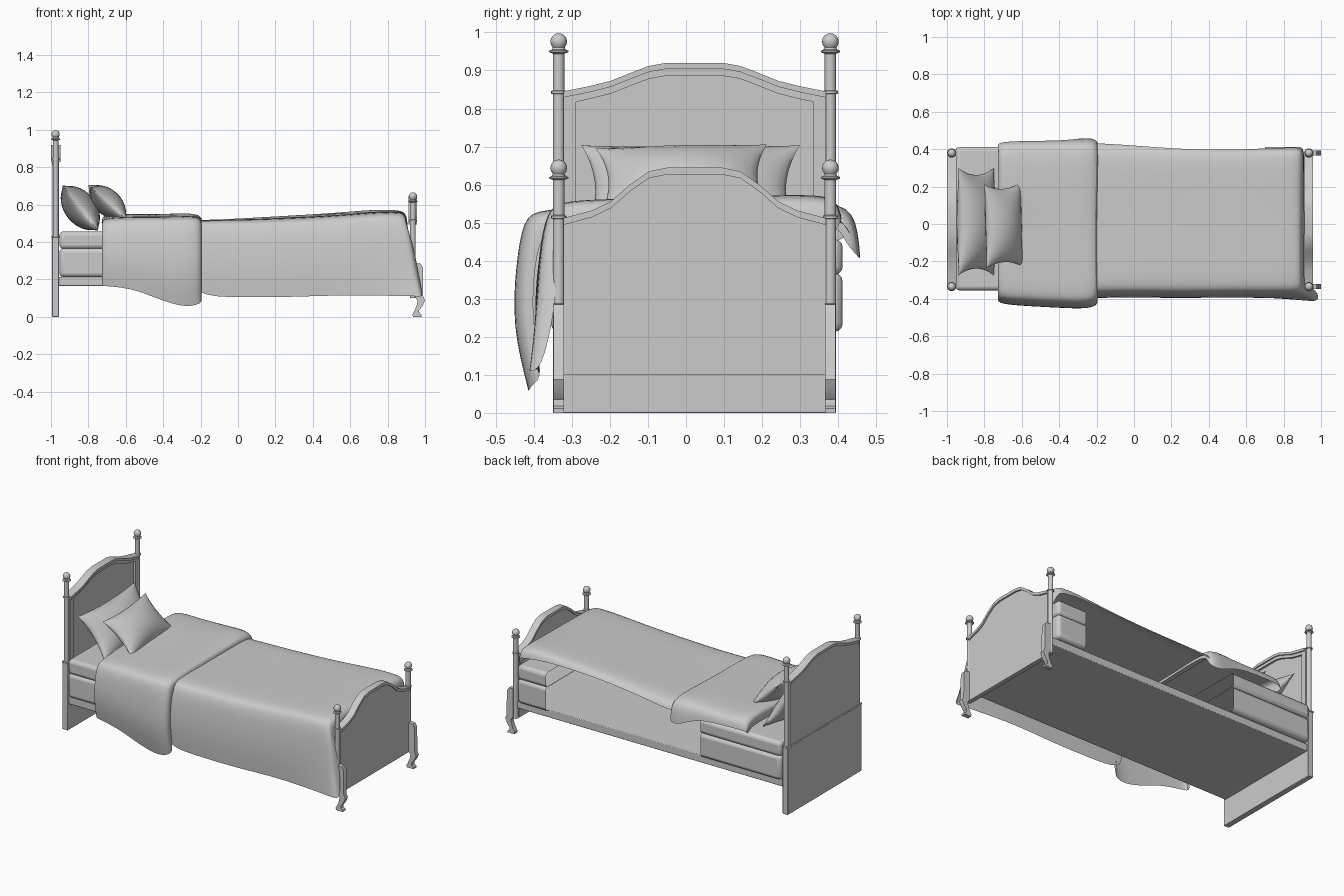
import bpy, bmesh, math, random
from mathutils import Matrix, Vector

if "Cube" in bpy.data.objects:
    bpy.data.objects.remove(bpy.data.objects["Cube"])

random.seed(4)
CY = 0.0225                      # centre line of the bed frame in y
POST_Y = (CY - 0.357, CY + 0.357)


def finish(name, bm, smooth=True, angle=35):
    bmesh.ops.recalc_face_normals(bm, faces=bm.faces)
    me = bpy.data.meshes.new(name)
    bm.to_mesh(me)
    bm.free()
    ob = bpy.data.objects.new(name, me)
    bpy.context.collection.objects.link(ob)
    if smooth:
        bpy.ops.object.select_all(action='DESELECT')
        ob.select_set(True)
        bpy.context.view_layer.objects.active = ob
        bpy.ops.object.shade_smooth_by_angle(angle=math.radians(angle))
    return ob


def box(name, lo, hi, bevel=0.0, open_x=0, segments=2):
    bm = bmesh.new()
    bmesh.ops.create_cube(bm, size=1)
    for v in bm.verts:
        v.co = Vector([lo[i] + (v.co[i] + 0.5) * (hi[i] - lo[i]) for i in range(3)])
    if open_x:
        bm.normal_update()
        cut = [f for f in bm.faces if f.normal.x * open_x > 0.9]
        bmesh.ops.delete(bm, geom=cut, context='FACES')
    ob = finish(name, bm)
    if bevel:
        m = ob.modifiers.new("round", 'BEVEL')
        m.width, m.segments = bevel, segments
    return ob


def prism(name, pts, axis, a, b):
    """Extrude a 2D outline along x (points are y,z) or y (points are x,z)."""
    bm = bmesh.new()
    make = (lambda p, t: (t, p[0], p[1])) if axis == 'x' else (lambda p, t: (p[0], t, p[1]))
    face = bm.faces.new([bm.verts.new(make(p, a)) for p in pts])
    ext = bmesh.ops.extrude_face_region(bm, geom=[face])
    step = Vector(make((0, 0), b - a))
    for v in ext['geom']:
        if isinstance(v, bmesh.types.BMVert):
            v.co += step
    return finish(name, bm)


def lathe(name, prof, loc, sides=16):
    bm = bmesh.new()
    vs = [bm.verts.new((r, 0, z)) for r, z in prof]
    es = [bm.edges.new(p) for p in zip(vs, vs[1:])]
    bmesh.ops.spin(bm, geom=vs + es, axis=(0, 0, 1), cent=(0, 0, 0),
                   angle=math.tau, steps=sides, use_merge=True)
    bmesh.ops.remove_doubles(bm, verts=bm.verts, dist=1e-5)
    ob = finish(name, bm)
    ob.location = loc
    return ob


def mirrored(half):
    """Symmetric top line from (distance from centre, z) pairs."""
    return [(CY - d, z) for d, z in reversed(half)] + [(CY + d, z) for d, z in half]


def board(name, top, bottom, x0, x1):
    prism(name, top + [(top[-1][0], bottom), (top[0][0], bottom)], 'x', x0, x1)


def crest(name, top, depth, x0, x1):
    prism(name, top + [(y, z - depth) for y, z in reversed(top)], 'x', x0, x1)


# Headboard: recessed panel, moulded crest, stiles and solid lower part
head_top = mirrored([(0.075, 0.92), (0.12, 0.912), (0.17, 0.893), (0.22, 0.873),
                     (0.28, 0.858), (0.345, 0.845)])
board("headboard_panel", [(y, z - 0.006) for y, z in head_top], 0.42, -0.993, -0.97)
crest("headboard_crest", head_top, 0.016, -1.0, -0.95)
crest("headboard_inner_moulding", head_top, 0.034, -0.995, -0.958)
for s in (-1, 1):
    y0, y1 = sorted((CY + s * 0.345, CY + s * 0.312))
    box("headboard_stile", (-0.99, y0, 0.42), (-0.958, y1, 0.835))
box("headboard_base", (-0.994, CY - 0.372, 0), (-0.957, CY + 0.372, 0.425), 0.003)
box("headboard_seam", (-0.998, CY - 0.374, 0.425), (-0.955, CY + 0.374, 0.433), 0.002)

# Footboard: panel and crest
foot_top = mirrored([(0.07, 0.645), (0.12, 0.635), (0.17, 0.6), (0.22, 0.556),
                     (0.27, 0.532), (0.345, 0.512)])
board("footboard_panel", [(y, z - 0.006) for y, z in foot_top], 0.1, 0.92, 0.948)
crest("footboard_crest", foot_top, 0.018, 0.912, 0.958)


# Posts with collar and ball finial
def post(name, x, y, low, ring, collar):
    prof = [(0, low), (0.015, low), (0.015, ring - 0.005), (0.02, ring - 0.004),
            (0.02, ring + 0.003), (0.015, ring + 0.005), (0.015, collar - 0.008),
            (0.025, collar - 0.004), (0.025, collar), (0.018, collar + 0.003)]
    for i in range(2, 9):
        t = math.pi * (1 - i / 8)
        prof.append((0.022 * math.sin(t) if i < 8 else 0, collar + 0.024 - 0.022 * math.cos(math.pi - t)))
    lathe(name, prof, (x, y, 0))


leg = [(0.945, 0.288), (0.975, 0.285), (0.988, 0.265), (0.99, 0.11), (1.0, 0.088),
       (0.985, 0.055), (0.968, 0.035), (0.97, 0.018), (0.982, 0.012), (0.982, 0),
       (0.935, 0), (0.933, 0.014), (0.942, 0.03), (0.955, 0.06), (0.96, 0.085), (0.945, 0.11)]
for y in POST_Y:
    post("head_post", -0.975, y, 0.43, 0.843, 0.952)
    post("foot_post", 0.935, y, 0.1, 0.515, 0.62)
    prism("foot_leg", leg, 'y', y - 0.014, y + 0.014)

# Slatless base and rails
box("bed_base", (-0.96, CY - 0.36, 0.165), (0.93, CY + 0.36, 0.213), 0.004)

# Mattress: two layers showing at the head and the foot, hollow under the cover
for part, x0, x1, side in (("head", -0.955, -0.39, 1), ("foot", 0.7, 0.905, -1)):
    box("mattress_lower_" + part, (x0, -0.355, 0.213), (x1, 0.412, 0.367), 0.022, side, 3)
    box("mattress_upper_" + part, (x0, -0.355, 0.363), (x1, 0.412, 0.457), 0.022, side, 3)


# Draped cloth lofted through cross-sections
def drape(name, stations):
    bm = bmesh.new()
    rows = []
    for x, hx, hy, hz, sy, fz, bz, ey, ez, drop in stations:
        w = drop * 0.5
        sec = [(x + hx, hy + w, hz),
               (x + hx * 0.6, sy + w, hz + (fz - hz) * 0.35),
               (x + hx * 0.3, sy + 0.01 + w, hz + (fz - hz) * 0.7),
               (x, sy + 0.03 + w, fz - 0.025 - drop),
               (x, sy + 0.07 + w, fz - drop)]
        for t in (0.25, 0.5, 0.75, 1.0):
            y = sy + 0.07 + (0.36 - sy - 0.07) * t
            sec.append((x + random.uniform(-.005, .005), y,
                        fz + (bz - fz) * t - drop + random.uniform(-.005, .005)))
        sec += [(x, ey - 0.01 - w, bz - 0.02 - drop), (x, ey - w, min(ez, bz - 0.03 - drop))]
        rows.append([bm.verts.new(p) for p in sec])
    for a, b in zip(rows, rows[1:]):
        for i in range(len(a) - 1):
            bm.faces.new((a[i], b[i], b[i + 1], a[i + 1]))
    # the top of the cloth must point up
    bmesh.ops.recalc_face_normals(bm, faces=bm.faces)
    bm.normal_update()
    if sum(f.normal.z for f in bm.faces) < 0:
        bmesh.ops.reverse_faces(bm, faces=bm.faces)
    ob = finish(name, bm, angle=80)
    m = ob.modifiers.new("soft", 'SUBSURF')
    m.levels = m.render_levels = 2
    return ob


# x, hem dx, hem y, hem z, side y, front top z, back top z, edge y, edge z, drop
drape("blanket", [
    (-0.24, 0, -0.385, 0.11, -0.400, 0.520, 0.515, 0.435, 0.46, 0),
    (0.00, 0, -0.385, 0.105, -0.395, 0.520, 0.525, 0.42, 0.49, 0),
    (0.25, 0, -0.390, 0.105, -0.400, 0.525, 0.540, 0.40, 0.51, 0),
    (0.50, 0, -0.385, 0.115, -0.395, 0.540, 0.560, 0.395, 0.52, 0),
    (0.72, 0.02, -0.395, 0.115, -0.398, 0.555, 0.575, 0.405, 0.53, 0),
    (0.87, 0.06, -0.410, 0.11, -0.395, 0.562, 0.578, 0.41, 0.51, 0),
    (0.90, 0.08, -0.420, 0.11, -0.395, 0.555, 0.565, 0.41, 0.50, 0.01),
    (0.91, 0.08, -0.425, 0.11, -0.390, 0.545, 0.555, 0.41, 0.43, 0.09)])
drape("folded_cover", [
    (-0.715, 0, -0.390, 0.17, -0.415, 0.520, 0.540, 0.43, 0.46, 0.06),
    (-0.735, 0, -0.400, 0.165, -0.425, 0.525, 0.545, 0.435, 0.47, 0.015),
    (-0.70, 0, -0.405, 0.165, -0.435, 0.530, 0.555, 0.44, 0.48, 0),
    (-0.55, 0, -0.420, 0.15, -0.445, 0.535, 0.550, 0.445, 0.48, 0),
    (-0.38, 0, -0.415, 0.075, -0.455, 0.535, 0.555, 0.445, 0.47, 0),
    (-0.26, 0, -0.415, 0.05, -0.460, 0.538, 0.560, 0.462, 0.40, 0),
    (-0.195, 0, -0.410, 0.075, -0.445, 0.535, 0.550, 0.455, 0.41, 0.005),
    (-0.195, 0, -0.390, 0.09, -0.425, 0.530, 0.535, 0.435, 0.45, 0.035)])


# Pillows: pinched corners and a full middle
def pillow(name, loc, width, height, thick, tilt, roll):
    n = 14
    bm = bmesh.new()
    for s in (-1, 1):
        grid = []
        for i in range(n + 1):
            row = []
            for j in range(n + 1):
                u, v = (-math.cos(math.pi * k / n) for k in (i, j))
                puff = (max(0, (1 - u * u) * (1 - v * v))) ** 0.6
                row.append(bm.verts.new((s * thick / 2 * puff,
                                         width / 2 * u * (1 - 0.13 * (1 - v * v)),
                                         height / 2 * v * (1 - 0.10 * (1 - u * u)))))
            grid.append(row)
        for i in range(n):
            for j in range(n):
                bm.faces.new((grid[i][j], grid[i + 1][j], grid[i + 1][j + 1], grid[i][j + 1]))
    bmesh.ops.remove_doubles(bm, verts=bm.verts, dist=1e-5)
    rot = Matrix.Rotation(math.radians(tilt), 4, 'Y') @ Matrix.Rotation(math.radians(roll), 4, 'X')
    bm.transform(Matrix.Translation(loc) @ rot)
    finish(name, bm, angle=60)


pillow("back_pillow", (-0.843, 0.012, 0.582), 0.575, 0.31, 0.17, -38, 0)
pillow("front_pillow", (-0.697, -0.008, 0.612), 0.45, 0.265, 0.14, -48, 2)
